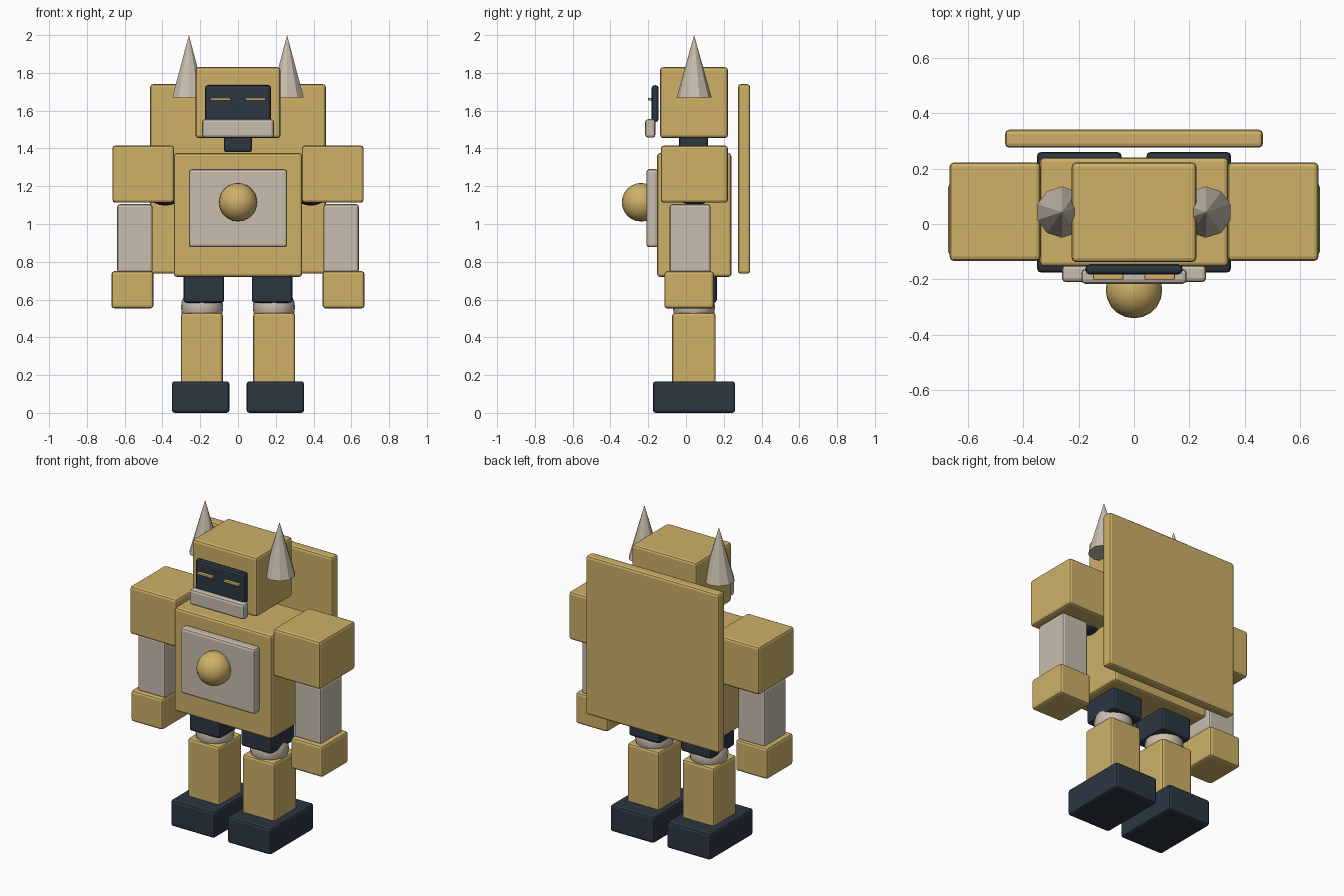
import bpy
import math

if "Cube" in bpy.data.objects:
    bpy.data.objects.remove(bpy.data.objects["Cube"])


def material(name, rgb):
    m = bpy.data.materials.new(name)
    m.diffuse_color = (*rgb, 1)
    m.use_nodes = True
    m.node_tree.nodes["Principled BSDF"].inputs["Base Color"].default_value = m.diffuse_color
    return m


GOLD = material("gold", (0.62, 0.44, 0.14))
CREAM = material("cream", (0.58, 0.51, 0.42))
NAVY = material("navy", (0.025, 0.037, 0.055))


def finish(name, mat):
    ob = bpy.context.object
    ob.name = name
    ob.data.materials.append(mat)
    return ob


def box(name, x, y, z, mat, bevel=0.015):
    """Bevelled box from (min, max) ranges on each axis."""
    bpy.ops.mesh.primitive_cube_add(
        size=1, location=[(a + b) / 2 for a, b in (x, y, z)])
    ob = finish(name, mat)
    ob.scale = [b - a for a, b in (x, y, z)]
    bpy.ops.object.transform_apply(location=False, rotation=False, scale=True)
    mod = ob.modifiers.new("soft_edges", 'BEVEL')
    mod.width = bevel
    mod.segments = 2
    return ob


def ball(name, loc, r, mat):
    bpy.ops.mesh.primitive_uv_sphere_add(
        segments=20, ring_count=12, radius=r, location=loc)
    finish(name, mat)
    bpy.ops.object.shade_smooth_by_angle(angle=math.radians(40))


def side_box(name, x, y, z, mat, bevel=0.015):
    """Box on both sides; x is given for the +x side."""
    box("right_" + name, x, y, z, mat, bevel)
    box("left_" + name, (-x[1], -x[0]), y, z, mat, bevel)


# torso, chest plate and round emblem
box("torso", (-0.34, 0.34), (-0.153, 0.24), (0.72, 1.375), GOLD)
box("chest_plate", (-0.26, 0.26), (-0.21, -0.148), (0.877, 1.29), CREAM)
ball("chest_orb", (0, -0.238, 1.115), 0.102, GOLD)

# flat back panel
box("back_panel", (-0.465, 0.465), (0.275, 0.34), (0.737, 1.74), GOLD)

# neck, head and face
box("neck", (-0.075, 0.075), (-0.037, 0.117), (1.38, 1.5), NAVY)
box("head", (-0.225, 0.225), (-0.137, 0.222), (1.455, 1.83), GOLD)
box("visor", (-0.175, 0.175), (-0.182, -0.145), (1.54, 1.735), NAVY)
box("jaw_guard", (-0.19, 0.19), (-0.216, -0.162), (1.457, 1.555), CREAM)
side_box("eye", (0.038, 0.148), (-0.201, -0.18), (1.653, 1.668), GOLD, 0.005)

# pointed horns and round joints on both sides
for side, s in (("right", 1), ("left", -1)):
    bpy.ops.mesh.primitive_cone_add(
        vertices=10, radius1=0.0925, radius2=0, depth=0.33,
        location=(s * 0.26, 0.043, 1.835))
    finish(side + "_horn", CREAM)
    ball(side + "_shoulder_joint", (s * 0.385, 0.043, 1.217), 0.12, NAVY)
    ball(side + "_knee", (s * 0.19, 0.042, 0.56), 0.112, CREAM)

# arms
side_box("shoulder", (0.338, 0.665), (-0.133, 0.222), (1.113, 1.415), GOLD)
side_box("forearm", (0.452, 0.64), (-0.087, 0.131), (0.74, 1.105), CREAM)
side_box("fist", (0.448, 0.67), (-0.115, 0.148), (0.553, 0.75), GOLD)

# legs
side_box("thigh", (0.073, 0.288), (-0.08, 0.163), (0.583, 0.78), NAVY)
side_box("shin", (0.08, 0.303), (-0.073, 0.157), (0.15, 0.53), GOLD)
side_box("foot", (0.045, 0.35), (-0.175, 0.26), (0.0, 0.167), NAVY)
